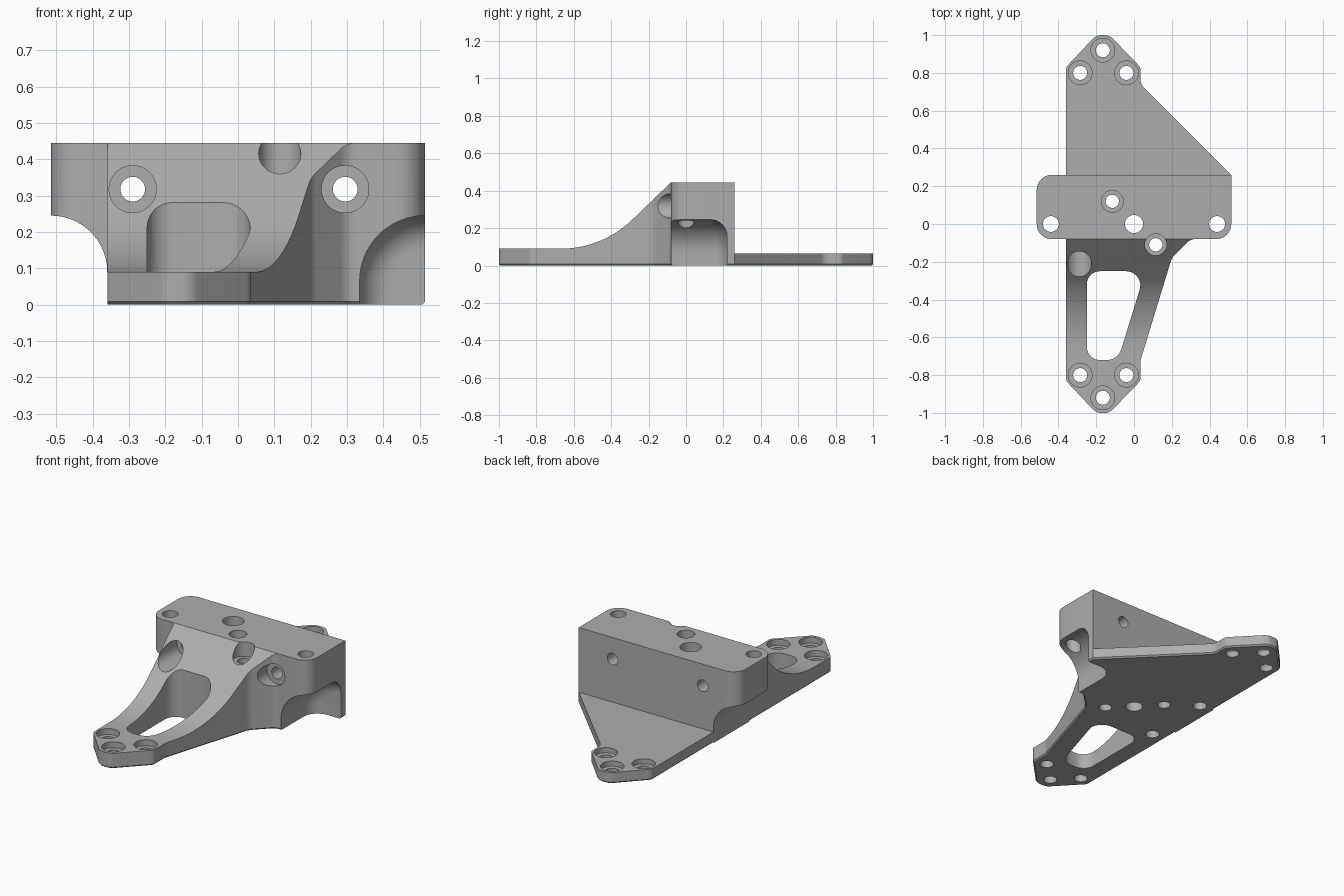
import bpy, bmesh, math
from mathutils import Vector

old = bpy.data.objects.get("Cube")
if old:
    bpy.data.objects.remove(old, do_unlink=True)

metal = bpy.data.materials.new("machined grey")
metal.use_nodes = True
GREY = (0.42, 0.42, 0.42, 1)
metal.diffuse_color = GREY
metal.node_tree.nodes["Principled BSDF"].inputs["Base Color"].default_value = GREY


def add_object(name, bm):
    bmesh.ops.recalc_face_normals(bm, faces=bm.faces)
    mesh = bpy.data.meshes.new(name)
    bm.to_mesh(mesh)
    bm.free()
    mesh.materials.append(metal)
    ob = bpy.data.objects.new(name, mesh)
    bpy.context.collection.objects.link(ob)
    return ob


def rounded(corners, steps=10):
    """Outline from (u, v, radius) corners, with circular fillets."""
    out = []
    pts = [Vector(c[:2]) for c in corners]
    for i, p in enumerate(pts):
        r = corners[i][2] if len(corners[i]) > 2 else 0
        if not r:
            out.append(p)
            continue
        a = (pts[i - 1] - p).normalized()
        b = (pts[(i + 1) % len(pts)] - p).normalized()
        half = a.angle(b) / 2
        centre = p + (a + b).normalized() * r / math.sin(half)
        start = p + a * r / math.tan(half) - centre
        end = p + b * r / math.tan(half) - centre
        sweep_angle = math.pi - 2 * half
        for k in range(steps + 1):
            t = sweep_angle * k / steps
            out.append(centre + (start * math.sin(sweep_angle - t) + end * math.sin(t))
                       / math.sin(sweep_angle))
    return out


def prism(name, outline, axis, lo, hi, bevel=0, segments=1):
    """Extrude a 2D outline along an axis, optionally bevelling the low end."""
    place = {"x": lambda u, v, h: (h, u, v),
             "y": lambda u, v, h: (u, h, v),
             "z": lambda u, v, h: (u, v, h)}[axis]
    bm = bmesh.new()
    low = [bm.verts.new(place(u, v, lo)) for u, v in outline]
    high = [bm.verts.new(place(u, v, hi)) for u, v in outline]
    base = bm.faces.new(low)
    bm.faces.new(high)
    for i in range(len(low)):
        bm.faces.new((low[i - 1], low[i], high[i], high[i - 1]))
    if bevel:
        bmesh.ops.recalc_face_normals(bm, faces=bm.faces)
        bmesh.ops.bevel(bm, geom=list(base.edges), offset=bevel,
                        segments=segments, profile=.5, affect="EDGES")
    return add_object(name, bm)


def cylinder(u, v, radius, axis, lo, hi):
    ring = [(u + radius * math.cos(k * math.tau / 40),
             v + radius * math.sin(k * math.tau / 40)) for k in range(40)]
    return prism("hole_cutter", ring, axis, lo, hi)


def combine(target, tool, operation="DIFFERENCE"):
    mod = target.modifiers.new("cut", "BOOLEAN")
    mod.operation = operation
    mod.solver = "EXACT"
    mod.object = tool
    tool.hide_render = True
    bpy.context.view_layer.update()
    graph = bpy.context.evaluated_depsgraph_get()
    result = bpy.data.meshes.new_from_object(target.evaluated_get(graph))
    target.modifiers.clear()
    target.data = result
    bpy.data.objects.remove(tool, do_unlink=True)


# Plan outline: front arm, cross block and rear plate in one solid
plan = rounded([
    (-.20, -1, .06), (-.13, -1, .06), (.035, -.83, .04), (.035, -.72, .05),
    (.20, -.18, .08), (.30, -.08, .06), (.515, -.08, .08),
    (.515, .26), (.035, .74, .06), (.035, .83, .04),
    (-.13, 1, .06), (-.20, 1, .06), (-.36, .83, .04),
    (-.36, .26), (-.515, .26, .08), (-.515, -.08, .08), (-.36, -.08),
    (-.36, -.83, .04)])
bracket = prism("bracket", plan, "z", 0, .6, bevel=.008)

# Side profile: flat toe, curved sweep, block, thin rear plate
sweep = [(-.67 + .55 * math.sin(a), .09 + .55 * (1 - math.cos(a)))
         for a in (math.radians(45 * k / 16) for k in range(17))]
side = [(-1.1, -.1), (-1.1, .09)] + sweep + [
    (-.08, .445), (.26, .445), (.26, .065), (1.1, .065), (1.1, -.1)]
combine(bracket, prism("side_profile", side, "x", -1, 1), "INTERSECT")

# Arched undercut below the overhanging end of the block
arch = rounded([(-.7, -.1), (-.36, -.1), (-.36, .245, .155), (-.7, .245)], 20)
combine(bracket, prism("arch_cutter", arch, "y", -.2, .4))

# Rounded pocket in the other end, open at the front, side and bottom
pocket = rounded([(.335, -.2), (.335, .245, .18), (.8, .245), (.8, -.2)], 16)
pocket_cutter = prism("pocket_cutter", pocket, "y", .22, -.4, bevel=.09, segments=8)
combine(bracket, pocket_cutter)

# Lightening slot through the arm
slot = rounded([(-.25, -.25, .07), (.06, -.25, .075), (-.085, -.72, .08), (-.25, -.72, .07)])
combine(bracket, prism("slot_cutter", slot, "z", -.1, .6))

# Counterbored screw holes at both tips
for sign, seat in ((-1, .055), (1, .035)):
    for x, y in ((-.285, .8), (-.04, .8), (-.165, .92)):
        combine(bracket, cylinder(x, sign * y, .037, "z", -.1, .6))
        combine(bracket, cylinder(x, sign * y, .063, "z", seat, .6))

# Vertical holes through the block
for x, radius in ((-.44, .042), (0, .048), (.44, .042)):
    combine(bracket, cylinder(x, 0, radius, "z", -.1, .6))
for x, y in ((-.115, .12), (.115, -.11)):
    combine(bracket, cylinder(x, y, .035, "z", -.1, .6))
    combine(bracket, cylinder(x, y, .058, "z", .36, .6))

# Horizontal counterbored holes, front to back
for x in (-.29, .295):
    combine(bracket, cylinder(x, .318, .034, "y", -.6, .5))
    combine(bracket, cylinder(x, .318, .065, "y", -.6, -.06))

# Blind locating holes in the underside
for y in (-.17, .24):
    combine(bracket, cylinder(-.275, y, .038, "z", -.1, .05))

bpy.ops.object.select_all(action="DESELECT")
bracket.select_set(True)
bpy.context.view_layer.objects.active = bracket
bpy.ops.object.shade_smooth_by_angle(angle=math.radians(30))
